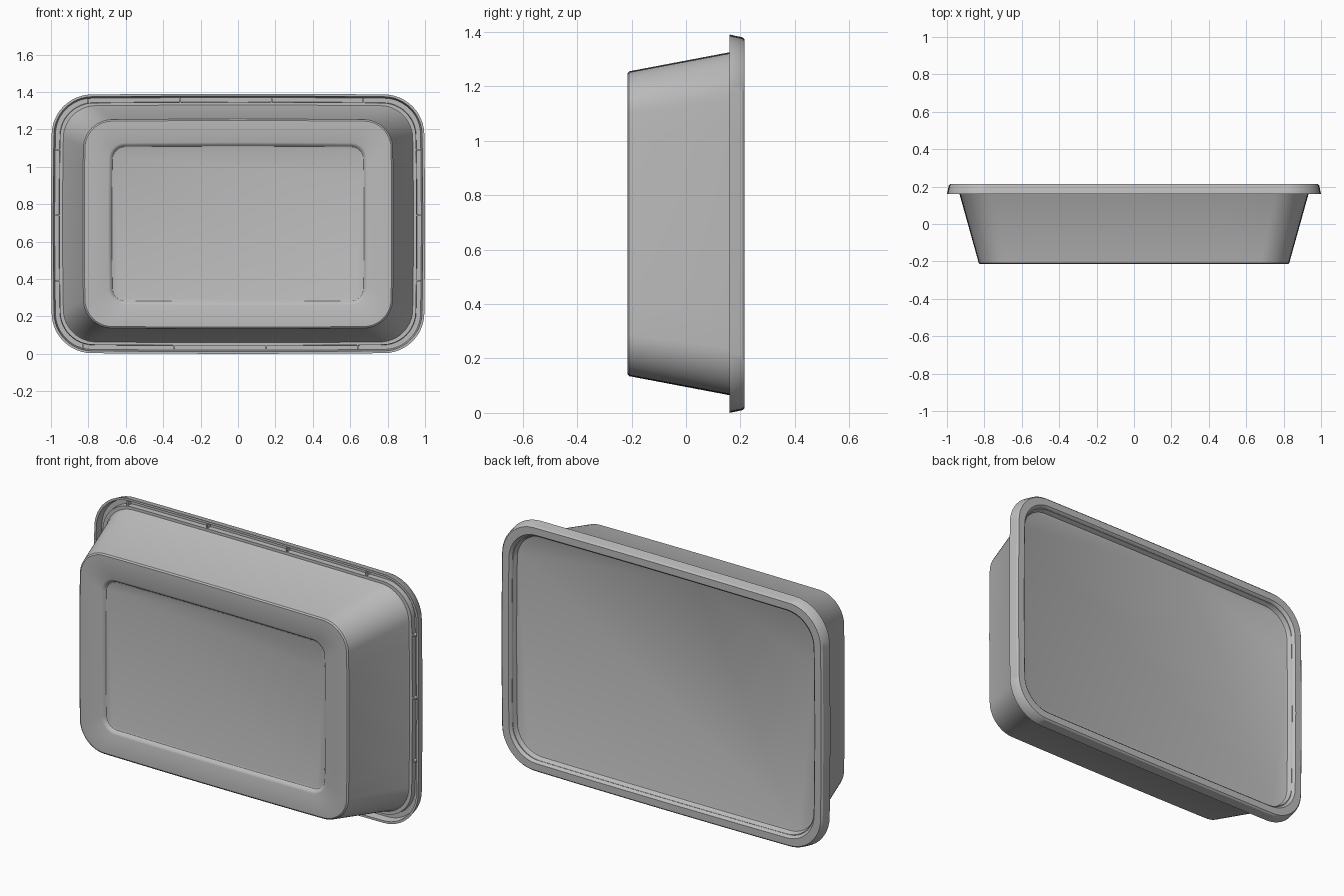
import bpy, bmesh, math

if "Cube" in bpy.data.objects:
    bpy.data.objects.remove(bpy.data.objects["Cube"], do_unlink=True)

MID = 0.695    # height of the container's centre
BOW = 0.008    # slight outward bow of the sides

grey = bpy.data.materials.new("plain grey plastic")
grey.use_nodes = True
colour = (0.5, 0.5, 0.5, 1)
grey.diffuse_color = colour
grey.node_tree.nodes["Principled BSDF"].inputs["Base Color"].default_value = colour


def outline(hx, hz, r, arc=12, side=8):
    """Rounded rectangle with gently bowed sides."""
    corners = []
    for i, (sx, sz) in enumerate([(1, 1), (-1, 1), (-1, -1), (1, -1)]):
        for k in range(arc + 1):
            a = math.pi / 2 * (i + k / arc)
            corners.append((sx * (hx - r) + r * math.cos(a), sz * (hz - r) + r * math.sin(a)))
    pts = []
    for j, p in enumerate(corners):
        pts.append(p)
        if j % (arc + 1) == arc:
            q = corners[(j + 1) % len(corners)]
            for s in range(1, side):
                t = s / side
                pts.append((p[0] + (q[0] - p[0]) * t, p[1] + (q[1] - p[1]) * t))
    return [(x * (1 - BOW * (z / hz) ** 2), z * (1 - BOW * (x / hx) ** 2)) for x, z in pts]


def loft(name, sections):
    """Skin through sections (half width, half height, corner radius, depth), capped."""
    bm = bmesh.new()
    rings = [[bm.verts.new((x, y, MID + z)) for x, z in outline(hx, hz, r)]
             for hx, hz, r, y in sections]
    n = len(rings[0])
    for a, b in zip(rings, rings[1:]):
        for i in range(n):
            j = (i + 1) % n
            bm.faces.new((a[i], a[j], b[j], b[i]))
    bm.faces.new(rings[0])
    bm.faces.new(rings[-1])
    finish(name, bm)


def finish(name, bm):
    bmesh.ops.recalc_face_normals(bm, faces=bm.faces)
    mesh = bpy.data.meshes.new(name)
    bm.to_mesh(mesh)
    bm.free()
    mesh.materials.append(grey)
    obj = bpy.data.objects.new(name, mesh)
    bpy.context.collection.objects.link(obj)
    bpy.ops.object.select_all(action='DESELECT')
    obj.select_set(True)
    bpy.context.view_layer.objects.active = obj
    bpy.ops.object.shade_smooth_by_angle(angle=math.radians(32))


def box(name, centre, size):
    bm = bmesh.new()
    bmesh.ops.create_cube(bm, size=1)
    bmesh.ops.scale(bm, vec=size, verts=bm.verts)
    bmesh.ops.translate(bm, vec=centre, verts=bm.verts)
    finish(name, bm)


# Tray: recessed base panel, sloped wall, stepped flange, hollow inside
loft("tray", [
    (0.665, 0.405, 0.055, -0.195),
    (0.675, 0.415, 0.065, -0.198),
    (0.685, 0.425, 0.075, -0.211),
    (0.695, 0.435, 0.085, -0.215),
    (0.822, 0.552, 0.142, -0.215),
    (0.83, 0.56, 0.15, -0.209),
    (0.933, 0.63, 0.17, 0.16),
    (0.938, 0.635, 0.17, 0.168),
    (0.955, 0.65, 0.175, 0.168),
    (0.957, 0.652, 0.175, 0.20),
    (0.93, 0.625, 0.165, 0.20),
    (0.92, 0.615, 0.16, 0.16),
    (0.81, 0.54, 0.14, -0.18),
])

# Lid: thin skirt, raised rim and sunken centre panel
loft("lid", [
    (0.915, 0.61, 0.145, 0.172),
    (0.92, 0.615, 0.15, 0.174),
    (0.934, 0.629, 0.16, 0.206),
    (0.943, 0.638, 0.165, 0.215),
    (0.982, 0.677, 0.19, 0.215),
    (0.99, 0.685, 0.2, 0.207),
    (1.0, 0.695, 0.21, 0.16),
    (0.988, 0.683, 0.2, 0.16),
    (0.98, 0.675, 0.19, 0.196),
    (0.945, 0.64, 0.165, 0.196),
    (0.925, 0.62, 0.15, 0.16),
    (0.915, 0.61, 0.145, 0.16),
])

# Small stiffening ribs between flange and skirt
for k in range(4):
    box("top_rib", (-0.8 + 0.49 * k, 0.185, MID + 0.658), (0.008, 0.03, 0.025))
    box("bottom_rib", (-0.83 + 0.49 * k, 0.185, MID - 0.658), (0.008, 0.03, 0.025))
for k in (-1, 0, 1):
    for side, name in ((1, "left_rib"), (-1, "right_rib")):
        box(name, (side * 0.964, 0.185, MID + 0.045 + 0.35 * k), (0.025, 0.03, 0.008))
